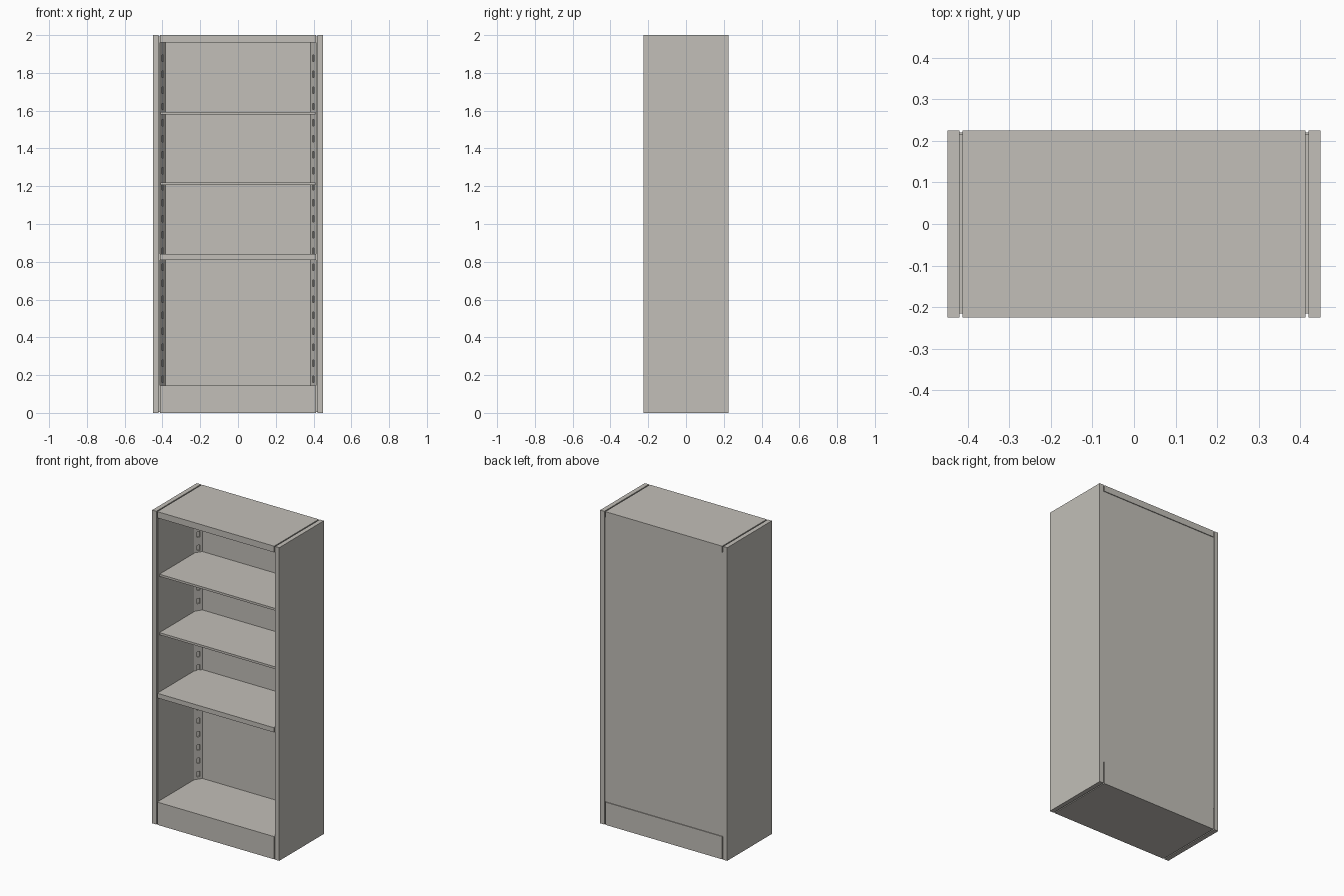
import bpy, bmesh, math
from mathutils import Matrix, Vector

if "Cube" in bpy.data.objects:
    bpy.data.objects.remove(bpy.data.objects["Cube"])

# single painted-metal colour
mat = bpy.data.materials.new("warm_light_grey")
mat.diffuse_color = (0.54, 0.52, 0.48, 1)
mat.use_nodes = True
mat.node_tree.nodes["Principled BSDF"].inputs["Base Color"].default_value = mat.diffuse_color


def finish(name, bm, hidden=False):
    bmesh.ops.recalc_face_normals(bm, faces=bm.faces)
    me = bpy.data.meshes.new(name)
    bm.to_mesh(me)
    bm.free()
    me.materials.append(mat)
    ob = bpy.data.objects.new(name, me)
    bpy.context.collection.objects.link(ob)
    if hidden:
        ob.hide_render = True
        ob.hide_set(True)
    return ob


def add_box(bm, x, y, z):
    size = Vector((x[1] - x[0], y[1] - y[0], z[1] - z[0]))
    mid = Vector((sum(x) / 2, sum(y) / 2, sum(z) / 2))
    bmesh.ops.create_cube(bm, size=1, matrix=Matrix.Translation(mid) @ Matrix.Diagonal((*size, 1)))


def box(name, x, y, z):
    bm = bmesh.new()
    add_box(bm, x, y, z)
    return finish(name, bm)


W, D, H = 0.449, 0.225, 2.0
INNER = 0.413          # half width between the side liners
BACK = 0.19            # front of the back panel
BASE_TOP, TOP_BOTTOM = 0.145, 1.96

# carcass
box("plinth", (-INNER, INNER), (-D, D), (0, BASE_TOP))
box("top_panel", (-INNER, INNER), (-D, D), (TOP_BOTTOM, H))
box("back_panel", (-0.42, 0.42), (BACK, D - 0.005), (BASE_TOP, TOP_BOTTOM))

# shelves: one fixed thick shelf and two thin adjustable ones
box("fixed_shelf", (-INNER, INNER), (-D, BACK), (0.81, 0.84))
for i, z in enumerate((1.207, 1.58)):
    box(f"adjustable_shelf_{i + 1}", (-0.41, 0.41), (-0.207, BACK), (z, z + 0.014))

for side, s in (("left", -1), ("right", 1)):
    # side panel and recessed liner that leaves the shadow groove
    box(f"{side}_side_panel", sorted((s * 0.42, s * W)), (-D, D), (0, H))
    box(f"{side}_side_liner", sorted((s * INNER, s * 0.42)), (-D + 0.01, D - 0.01), (0.006, H - 0.008))

    # diagonal slotted strip in the rear corner
    a, b = Vector((s * INNER, 0.147, 0)), Vector((s * 0.384, BACK, 0))
    bm = bmesh.new()
    pts = [a, b, Vector((s * INNER, BACK, 0))]
    f = bm.faces.new([bm.verts.new((p.x, p.y, BASE_TOP)) for p in pts])
    ext = bmesh.ops.extrude_face_region(bm, geom=[f])
    bmesh.ops.translate(bm, vec=(0, 0, TOP_BOTTOM - BASE_TOP),
                        verts=[v for v in ext["geom"] if isinstance(v, bmesh.types.BMVert)])
    strip = finish(f"{side}_slotted_strip", bm)

    # shelf-clip slots cut into the strip
    mid, along = (a + b) / 2, b - a
    turn = Matrix.Rotation(math.atan2(along.y, along.x), 4, 'Z')
    bm = bmesh.new()
    for k in range(21):
        m = Matrix.Translation((mid.x, mid.y, 0.177 + 0.085 * k)) @ turn
        bmesh.ops.create_cube(bm, size=1, matrix=m @ Matrix.Diagonal((0.018, 0.016, 0.034, 1)))
    cutter = finish(f"{side}_slot_cutter", bm, hidden=True)
    mod = strip.modifiers.new("slots", 'BOOLEAN')
    mod.operation = 'DIFFERENCE'
    mod.solver = 'EXACT'
    mod.object = cutter
